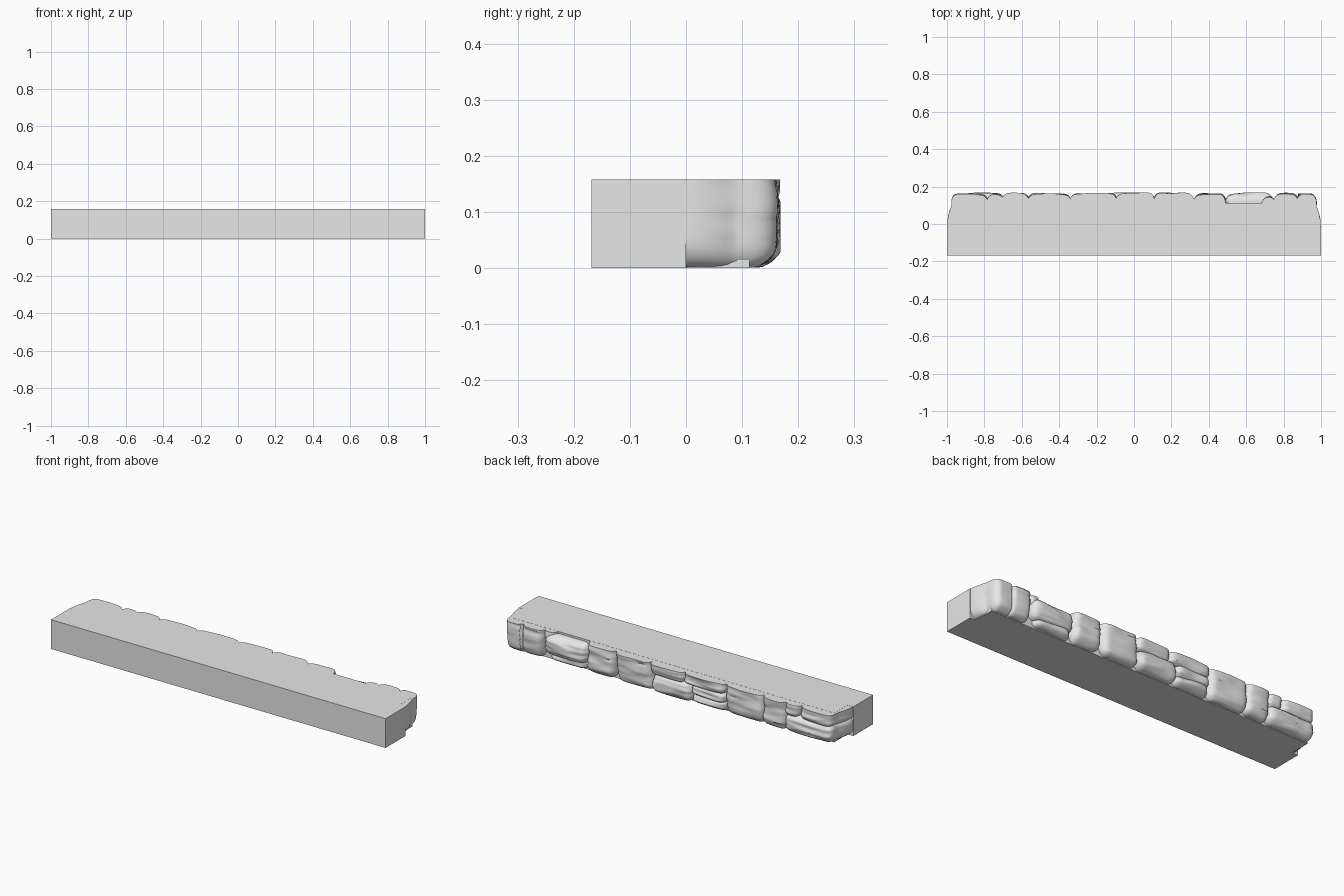
import bpy, bmesh, random
from mathutils import Vector, noise

random.seed(4)
cube = bpy.data.objects.get("Cube")
if cube:
    bpy.data.objects.remove(cube, do_unlink=True)

TOP, BACK = 0.158, 0.168
GREY = (0.8, 0.8, 0.8, 1)
stone_grey = bpy.data.materials.new("stone grey")
stone_grey.use_nodes = True
stone_grey.diffuse_color = GREY
stone_grey.node_tree.nodes["Principled BSDF"].inputs["Base Color"].default_value = GREY


def finish(bm, name, smooth=False):
    bmesh.ops.recalc_face_normals(bm, faces=bm.faces)
    mesh = bpy.data.meshes.new(name)
    bm.to_mesh(mesh)
    bm.free()
    mesh.materials.append(stone_grey)
    ob = bpy.data.objects.new(name, mesh)
    bpy.context.collection.objects.link(ob)
    if smooth:
        bpy.ops.object.select_all(action='DESELECT')
        ob.select_set(True)
        bpy.context.view_layer.objects.active = ob
        bpy.ops.object.shade_smooth_by_angle(angle=0.6)
    return ob


# Smooth-sawn block, a little narrower behind where the end stones wrap it
bm = bmesh.new()
half = [(1, -BACK), (1, 0), (0.965, 0), (0.965, 0.113)]
outline = half + [(-x, y) for x, y in reversed(half)]
face = bm.faces.new([bm.verts.new((x, y, 0)) for x, y in outline])
ext = bmesh.ops.extrude_face_region(bm, geom=[face])
bmesh.ops.translate(bm, vec=(0, 0, TOP),
                    verts=[v for v in ext["geom"] if isinstance(v, bmesh.types.BMVert)])
finish(bm, "block")


def stone(name, x0, x1, z0, z1, y1, lean=0.0):
    """Rounded, weathered rubble stone; one reaching TOP is sawn flat there."""
    sawn = z1 >= TOP
    rz = min(0.05, (z1 - z0) * 0.42)
    lo = Vector((x0, -0.06, z0))
    hi = Vector((x1, y1, z1 + (rz if sawn else 0)))
    rad = Vector((min(0.035, (x1 - x0) * 0.4), 0.042, rz))
    mid = (lo + hi) / 2
    seed = Vector((random.uniform(0, 50), random.uniform(0, 50), 0))
    bm = bmesh.new()
    bmesh.ops.create_cube(bm, size=1)
    bmesh.ops.subdivide_edges(bm, edges=bm.edges[:], cuts=18, use_grid_fill=True)
    for v in bm.verts:
        p = Vector([mid[i] + v.co[i] * (hi[i] - lo[i]) for i in range(3)])
        inner = Vector([min(max(p[i], lo[i] + rad[i]), hi[i] - rad[i]) for i in range(3)])
        d = Vector([(p[i] - inner[i]) / rad[i] for i in range(3)])
        # Pull corner points onto the rounding ellipsoid
        if d.length > 0:
            d *= max(abs(c) for c in d) / d.length
        q = inner + Vector([d[i] * rad[i] for i in range(3)])
        # Gentle bulge, horizontal chisel grooves and broad lumps on the rough side
        rough = min(max(q.y / 0.1, 0), 1)
        u = (q.x - mid.x) / (x1 - x0)
        lumps = noise.noise(Vector((q.x * 9, q.y * 9, q.z * 14)) + seed)
        groove = noise.noise(Vector((q.x * 7, q.y * 4, q.z * 55)) + seed)
        q.y += rough * (0.010 * lumps + 0.006 * groove - 0.03 * u * u)
        q.y = min(q.y, BACK)
        q.z = max(q.z + rough * 0.006 * lumps, 0.001)
        # End faces draw in toward the back; inner joints lean
        if abs(q.x) > 0.9:
            side = 1 if q.x > 0 else -1
            q.x -= side * (0.02 * rough ** 2 + 0.006 * rough * abs(lumps))
        q.x += lean * (TOP - q.z)
        v.co = q
    # Saw the top flat just under the top of the block
    if sawn:
        cut = bmesh.ops.bisect_plane(bm, geom=bm.verts[:] + bm.edges[:] + bm.faces[:],
                                     plane_co=(0, 0, TOP - 0.0005), plane_no=(0, 0, 1),
                                     clear_outer=True)
        rim = [e for e in cut["geom_cut"] if isinstance(e, bmesh.types.BMEdge)]
        bmesh.ops.edgeloop_fill(bm, edges=rim)
    finish(bm, name, smooth=True)


# Rough stones from the right end to the left: x range, z range, rear reach, lean
STONES = [
    (-0.998, -0.78, 0.085, TOP, 0.163, 0),
    (-0.998, -0.69, 0.002, 0.105, 0.168, 0),
    (-0.79, -0.69, 0.08, TOP, 0.155, 0.1),
    (-0.71, -0.56, 0.002, TOP, 0.166, 0.05),
    (-0.57, -0.335, 0.002, TOP, 0.162, 0),
    (-0.345, -0.09, 0.095, TOP, 0.165, 0.1),
    (-0.34, -0.13, 0.045, 0.11, 0.162, 0),
    (-0.34, -0.13, 0.002, 0.06, 0.155, 0),
    (-0.10, 0.11, 0.095, TOP, 0.168, 0),
    (-0.14, 0.10, 0.002, 0.11, 0.168, 0),
    (0.105, 0.325, 0.002, TOP, 0.165, -0.1),
    (0.315, 0.49, 0.002, TOP, 0.163, 0.05),
    (0.485, 0.74, 0.035, 0.148, 0.168, 0.05),
    (0.50, 0.72, 0.002, 0.055, 0.150, 0),
    (0.68, 0.76, 0.10, TOP, 0.148, 0),
    (0.745, 0.88, 0.002, TOP, 0.163, 0.05),
    (0.865, 0.998, 0.002, TOP, 0.164, 0),
]
for n, spec in enumerate(STONES, 1):
    stone(f"rough_stone_{n:02d}", *spec)
